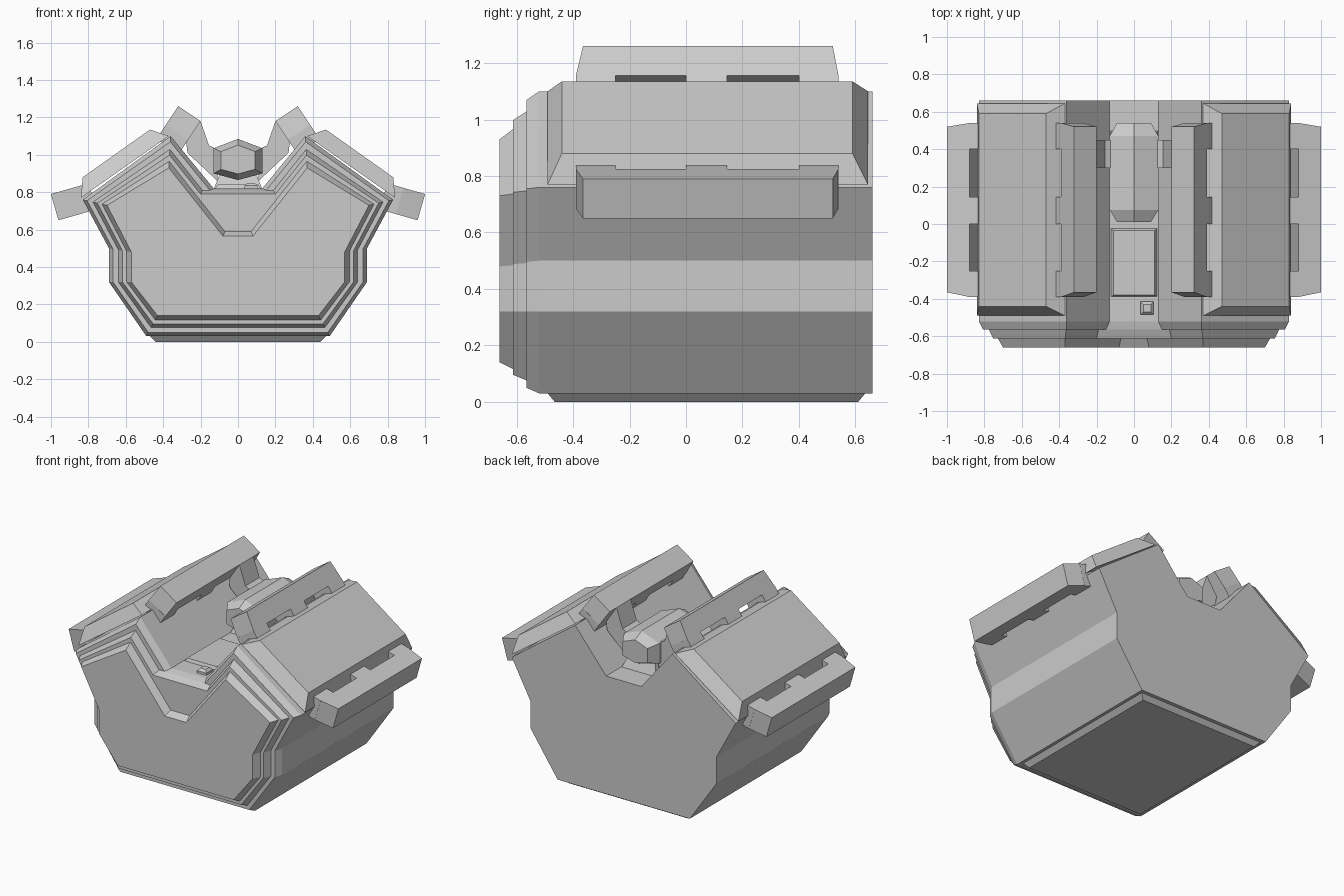
import bpy, bmesh
from mathutils import Vector

if "Cube" in bpy.data.objects:
    bpy.data.objects.remove(bpy.data.objects["Cube"])


def loft(name, rings):
    """Skin a list of equal-length rings and cap both ends."""
    bm = bmesh.new()
    vs = [[bm.verts.new(p) for p in r] for r in rings]
    n = len(vs[0])
    for a, b in zip(vs, vs[1:]):
        for i in range(n):
            j = (i + 1) % n
            bm.faces.new((a[i], a[j], b[j], b[i]))
    bm.faces.new(vs[0])
    bm.faces.new(vs[-1])
    bmesh.ops.recalc_face_normals(bm, faces=bm.faces)
    me = bpy.data.meshes.new(name)
    bm.to_mesh(me)
    bm.free()
    ob = bpy.data.objects.new(name, me)
    bpy.context.collection.objects.link(ob)
    return ob


def section(pts, y):
    return [(x, y, z) for x, z in pts]


def rect(x0, x1, y0, y1, z):
    return [(x0, y0, z), (x1, y0, z), (x1, y1, z), (x0, y1, z)]


def mirrored(ob):
    """Mirror copy across the centre plane."""
    ob.modifiers.new("mirror", 'MIRROR').use_mirror_merge = False
    return ob


# Engine block: V profile in three bevelled steps at the front
OUTER = [(.49, .03), (.69, .32), (.69, .50), (.83, .76), (.36, 1.10)]
INNER = [(.43, .14), (.57, .32), (.57, .48), (.70, .73), (.37, .93)]


def v_profile(t, valley):
    half = [Vector(a).lerp(Vector(b), t)[:] for a, b in zip(OUTER, INNER)] + [valley]
    return half + [(-x, z) for x, z in reversed(half)]


loft("front_cover", [section(v_profile(1, (.08, .565)), -.66),
                     section(v_profile(.79, (.07, .59)), -.613),
                     section(v_profile(.79, (.07, .59)), -.60)])
loft("front_step", [section(v_profile(.6, (.20, .79)), -.613),
                    section(v_profile(.42, (.19, .81)), -.565),
                    section(v_profile(.42, (.19, .81)), -.55)])
loft("engine_block", [section(v_profile(.18, (.15, .81)), -.565),
                      section(v_profile(0, (.13, .82)), -.52),
                      section(v_profile(0, (.13, .82)), .66)])

# Bottom plate
loft("bottom_plate", [rect(-.44, .44, -.465, .61, 0),
                      rect(-.47, .47, -.49, .635, .03)])

# Cylinder head covers: tapered slabs on the sloped banks
mirrored(loft("head_cover", [
    [(.37, -.49, 1.10), (.84, -.49, .77), (.84, .645, .77), (.37, .645, 1.10)],
    [(.47, -.44, 1.135), (.83, -.44, .88), (.83, .59, .88), (.47, .59, 1.135)]]))


# Manifold rails: tapered bar with three tabs reaching the head
def manifold(name, p, q):
    p, q = Vector(p), Vector(q)
    e = (q - p).normalized()
    d = Vector((e.y, -e.x))

    def ring(depth, y0, y1):
        a, b = p + d * depth, q + d * depth
        return [(a.x, y0, a.y), (b.x, y0, b.y), (b.x, y1, b.y), (a.x, y1, a.y)]

    mirrored(loft(name + "_rail", [ring(0, -.365, .52), ring(.125, -.39, .54)]))
    for i, (y0, y1) in enumerate([(-.39, -.25), (0, .145), (.40, .54)]):
        mirrored(loft(f"{name}_tab_{i + 1}", [ring(.12, y0, y1), ring(.21, y0, y1)]))


manifold("exhaust", (1.0, .79), (.96, .65))
manifold("intake", (.20, 1.18), (.32, 1.26))

# Elbow pipes joining the intake rails to the central canister
elbow = [(.20, 1.18), (.155, 1.05), (.11, 1.03), (.11, .86), (.27, 1.01), (.28, 1.09)]
mirrored(loft("intake_elbow", [section(elbow, .30), section(elbow, .45)]))


# Hexagonal canister with chamfered ends, on a small foot
def hexagon(s, y):
    pts = [(0, .11), (.13, .06), (.13, -.075), (0, -.11), (-.13, -.075), (-.13, .06)]
    return [(x * s, y, .975 + z * s) for x, z in pts]


loft("canister", [hexagon(.7, .01), hexagon(1, .075), hexagon(1, .47), hexagon(.7, .54)])
loft("canister_foot", [rect(-.13, .13, .10, .50, .815), rect(-.10, .10, .13, .47, .89)])

# Valley floor plate and small cap
loft("valley_plate", [rect(-.125, .125, -.39, -.02, .815),
                      rect(-.11, .11, -.38, -.035, .84)])
loft("valley_cap", [rect(.035, .105, -.485, -.415, .815),
                    rect(.035, .105, -.485, -.415, .835),
                    rect(.05, .09, -.47, -.43, .85)])
